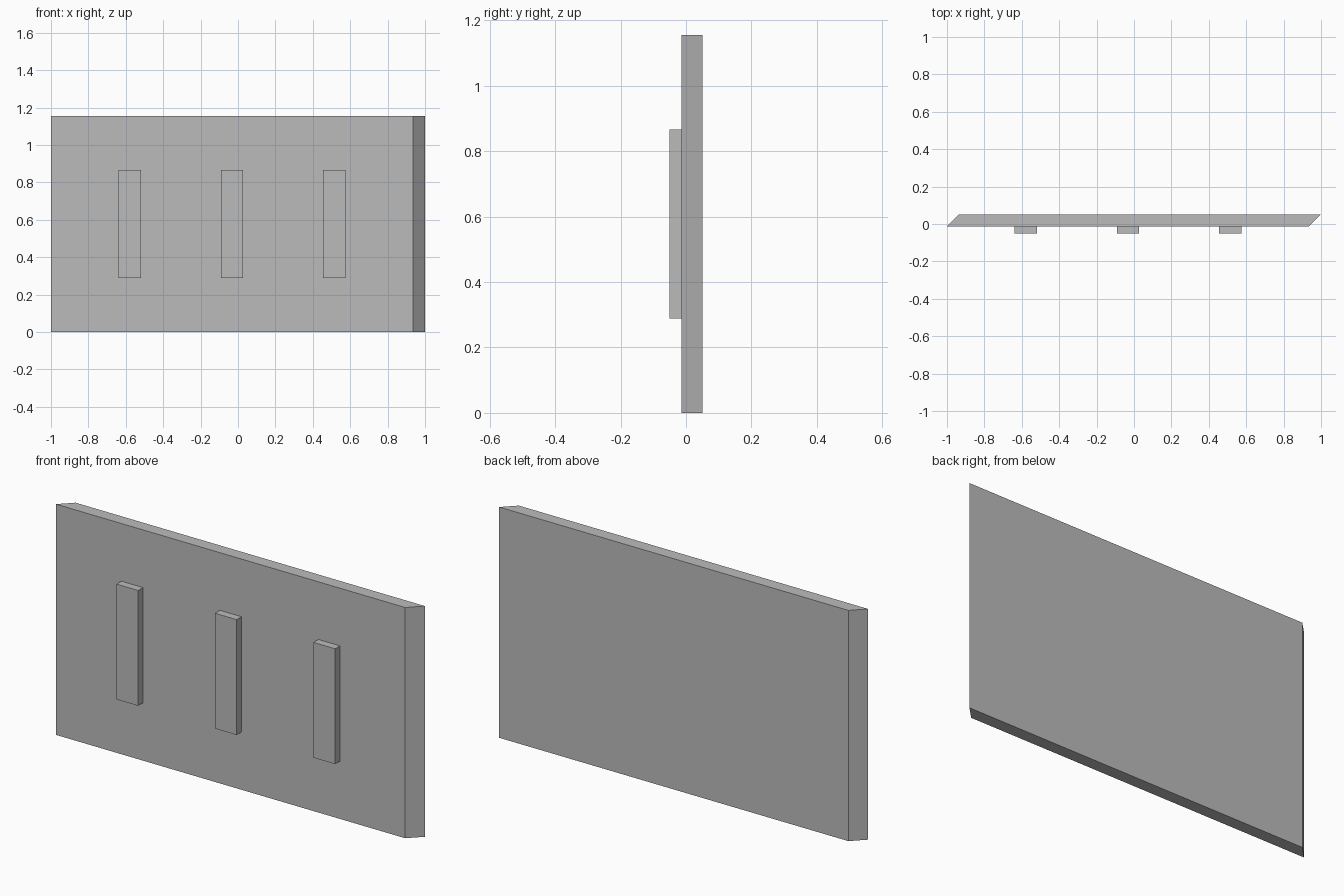
import bpy

cube = bpy.data.objects.get("Cube")
if cube:
    bpy.data.objects.remove(cube, do_unlink=True)

grey = bpy.data.materials.new("plain grey")
grey.use_nodes = True
colour = (0.5, 0.5, 0.5, 1)
grey.diffuse_color = colour
grey.node_tree.nodes["Principled BSDF"].inputs["Base Color"].default_value = colour


def prism(name, outline, bottom, top):
    """Extrude a counter-clockwise plan outline between two heights."""
    n = len(outline)
    verts = [(x, y, z) for z in (bottom, top) for x, y in outline]
    faces = [tuple(reversed(range(n))), tuple(range(n, 2 * n))]
    faces += [(i, (i + 1) % n, (i + 1) % n + n, i + n) for i in range(n)]
    mesh = bpy.data.meshes.new(name)
    mesh.from_pydata(verts, [], faces)
    mesh.materials.append(grey)
    obj = bpy.data.objects.new(name, mesh)
    bpy.context.collection.objects.link(obj)
    return obj


HEIGHT = 1.156
FRONT, BACK = -0.013, 0.051
SLANT = BACK - FRONT

# Wall panel with parallel mitred ends
prism("panel", [(-1, FRONT), (1 - SLANT, FRONT), (1, BACK), (-1 + SLANT, BACK)], 0, HEIGHT)

# Three upright strips spaced evenly about the middle of the front face
middle, spacing, half_width = -SLANT / 2, 0.546, 0.06
for side, label in ((-1, "right"), (0, "middle"), (1, "left")):
    x0 = middle + side * spacing - half_width
    x1 = x0 + 2 * half_width
    prism(label + "_strip", [(x0, -BACK), (x1, -BACK), (x1, FRONT), (x0, FRONT)],
          HEIGHT / 4, HEIGHT * 3 / 4)
